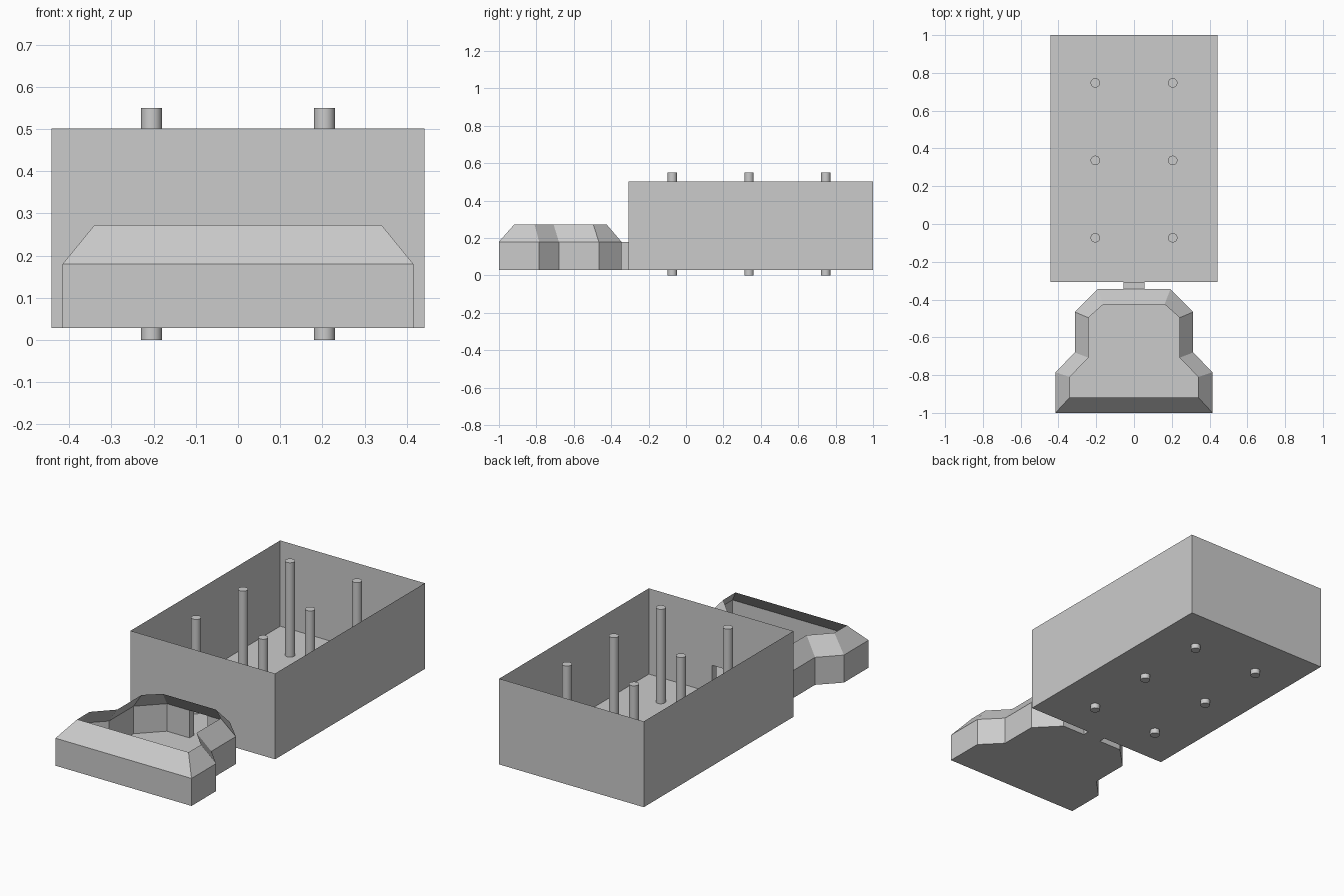
import bpy, bmesh

if "Cube" in bpy.data.objects:
    bpy.data.objects.remove(bpy.data.objects["Cube"])

FLOOR, DOOR_TOP, DOOR = 0.028, 0.18, 0.055


def add_object(name, bm):
    mesh = bpy.data.meshes.new(name)
    bm.to_mesh(mesh)
    bm.free()
    obj = bpy.data.objects.new(name, mesh)
    bpy.context.collection.objects.link(obj)
    return obj


def mirrored(half):
    """Close a right-hand half outline (front to back) with a doorway at the back."""
    y = half[-1][1]
    right = half + [(DOOR, y)]
    return right + [(-x, y) for x, y in reversed(right)]


def open_shell(name, layers):
    """Thin-walled open tray: floor plus walls through layers, with a doorway in the lowest."""
    bm = bmesh.new()
    rings = [[bm.verts.new((x, y, z)) for x, y in mirrored(half)] for half, z in layers]
    n = len(rings[0])
    bm.faces.new(rings[0][::-1])
    for level, (low, high) in enumerate(zip(rings, rings[1:])):
        for i in range(n):
            j = (i + 1) % n
            if level == 0 and i == n // 2 - 1:
                continue  # doorway
            bm.faces.new((low[i], low[j], high[j], high[i]))
    return add_object(name, bm)


# Large open box
box = [(0.442, -0.307), (0.442, 1.0)]


def box_half():
    return [box[0], box[1]]


# The box doorway is on its front side, so build it turned round and flip in place
turned = [(0.442, -1.0), (0.442, 0.307)]
hall = open_shell("large_box", [(turned, FLOOR), (turned, DOOR_TOP), (turned, 0.502)])
for v in hall.data.vertices:
    v.co.x, v.co.y = -v.co.x, -v.co.y

# Small stepped tray with inward-sloping rim
base = [(0.416, -1.0), (0.416, -0.785), (0.313, -0.68), (0.313, -0.466), (0.193, -0.345)]
rim = [(0.34, -0.918), (0.34, -0.81), (0.242, -0.708), (0.242, -0.496), (0.162, -0.425)]
open_shell("stepped_tray", [(base, FLOOR), (base, DOOR_TOP), (rim, 0.273)])

# Passage between tray and box, open at both ends
bm = bmesh.new()
section = [(-DOOR, FLOOR), (DOOR, FLOOR), (DOOR, DOOR_TOP), (-DOOR, DOOR_TOP)]
a, b = [[bm.verts.new((x, y, z)) for x, z in section] for y in (-0.345, -0.307)]
for i in range(4):
    j = (i + 1) % 4
    bm.faces.new((a[i], b[i], b[j], a[j])[::-1])
add_object("passage", bm)

# Pegs through the box floor
for row, y in enumerate((-0.073, 0.337, 0.747)):
    for side, x in (("left", -0.205), ("right", 0.205)):
        bpy.ops.mesh.primitive_cylinder_add(vertices=24, radius=0.025, depth=0.55,
                                            location=(x, y, 0.275))
        peg = bpy.context.object
        peg.name = f"peg_{side}_{row + 1}"
        bpy.ops.object.shade_smooth_by_angle()
